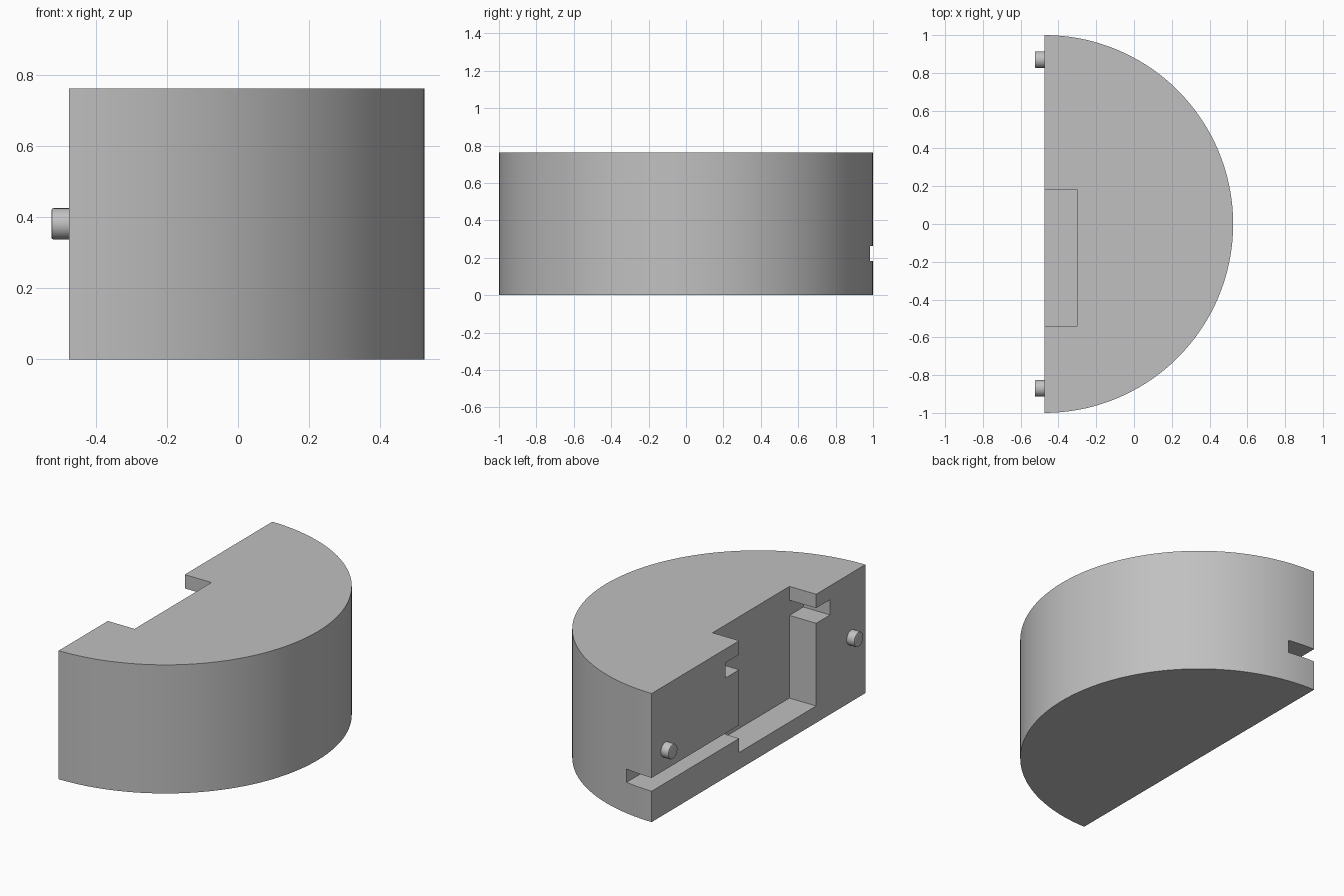
import bpy, bmesh, math
from mathutils import Matrix, Vector

cube = bpy.data.objects.get("Cube")
if cube:
    bpy.data.objects.remove(cube, do_unlink=True)

FLAT_X = -0.475      # plane of the flat mating face
HEIGHT = 0.762
DEPTH = 0.175        # depth of pocket and slots
SEGMENTS = 72

grey = bpy.data.materials.new("plain grey")
grey.use_nodes = True
grey.diffuse_color = (0.53, 0.53, 0.53, 1)
grey.node_tree.nodes["Principled BSDF"].inputs["Base Color"].default_value = (0.53, 0.53, 0.53, 1)


def make_object(name, bm):
    bmesh.ops.recalc_face_normals(bm, faces=bm.faces)
    mesh = bpy.data.meshes.new(name)
    bm.to_mesh(mesh)
    bm.free()
    mesh.materials.append(grey)
    obj = bpy.data.objects.new(name, mesh)
    bpy.context.collection.objects.link(obj)
    return obj


def extrude_outline(name, points, direction):
    bm = bmesh.new()
    face = bm.faces.new([bm.verts.new(p) for p in points])
    new = bmesh.ops.extrude_face_region(bm, geom=[face])["geom"]
    verts = [v for v in new if isinstance(v, bmesh.types.BMVert)]
    bmesh.ops.translate(bm, verts=verts, vec=Vector(direction))
    return make_object(name, bm)


def smooth(obj):
    bpy.ops.object.select_all(action="DESELECT")
    bpy.context.view_layer.objects.active = obj
    obj.select_set(True)
    bpy.ops.object.shade_smooth_by_angle(angle=math.radians(30))


# Half-round body
angles = [math.pi * (i / SEGMENTS - 0.5) for i in range(SEGMENTS + 1)]
body = extrude_outline(
    "half_round_body",
    [(FLAT_X + math.cos(a), math.sin(a), 0) for a in angles],
    (0, 0, HEIGHT))

# Open-topped pocket with side grooves and a cable slot to the back
pocket = [(1.1, 0.183), (1.1, 0.262), (0.18, 0.262), (0.18, 0.59),
          (0.31, 0.59), (0.31, 0.68), (0.18, 0.68), (0.18, 0.9),
          (-0.54, 0.9), (-0.54, 0.68), (-0.67, 0.68), (-0.67, 0.59),
          (-0.54, 0.59), (-0.54, 0.1), (0.18, 0.1), (0.18, 0.183)]
cutter = extrude_outline(
    "pocket_cutter", [(FLAT_X - 0.1, y, z) for y, z in pocket],
    (DEPTH + 0.1, 0, 0))
cutter.hide_render = True

cut = body.modifiers.new("pocket", "BOOLEAN")
cut.operation = "DIFFERENCE"
cut.solver = "EXACT"
cut.object = cutter
bpy.context.view_layer.objects.active = body
bpy.ops.object.modifier_apply(modifier=cut.name)
bpy.data.objects.remove(cutter, do_unlink=True)
smooth(body)

# Locating pegs with softened tips
for name, side in (("front_peg", -1), ("back_peg", 1)):
    bm = bmesh.new()
    bmesh.ops.create_cone(
        bm, cap_ends=True, segments=32, radius1=0.044, radius2=0.044, depth=0.07,
        matrix=Matrix.Translation((FLAT_X - 0.015, side * 0.87, HEIGHT / 2))
        @ Matrix.Rotation(math.pi / 2, 4, "Y"))
    tip = [e for e in bm.edges if all(v.co.x < FLAT_X - 0.02 for v in e.verts)]
    bmesh.ops.bevel(bm, geom=tip, offset=0.006, segments=2, profile=0.5, affect="EDGES")
    smooth(make_object(name, bm))
